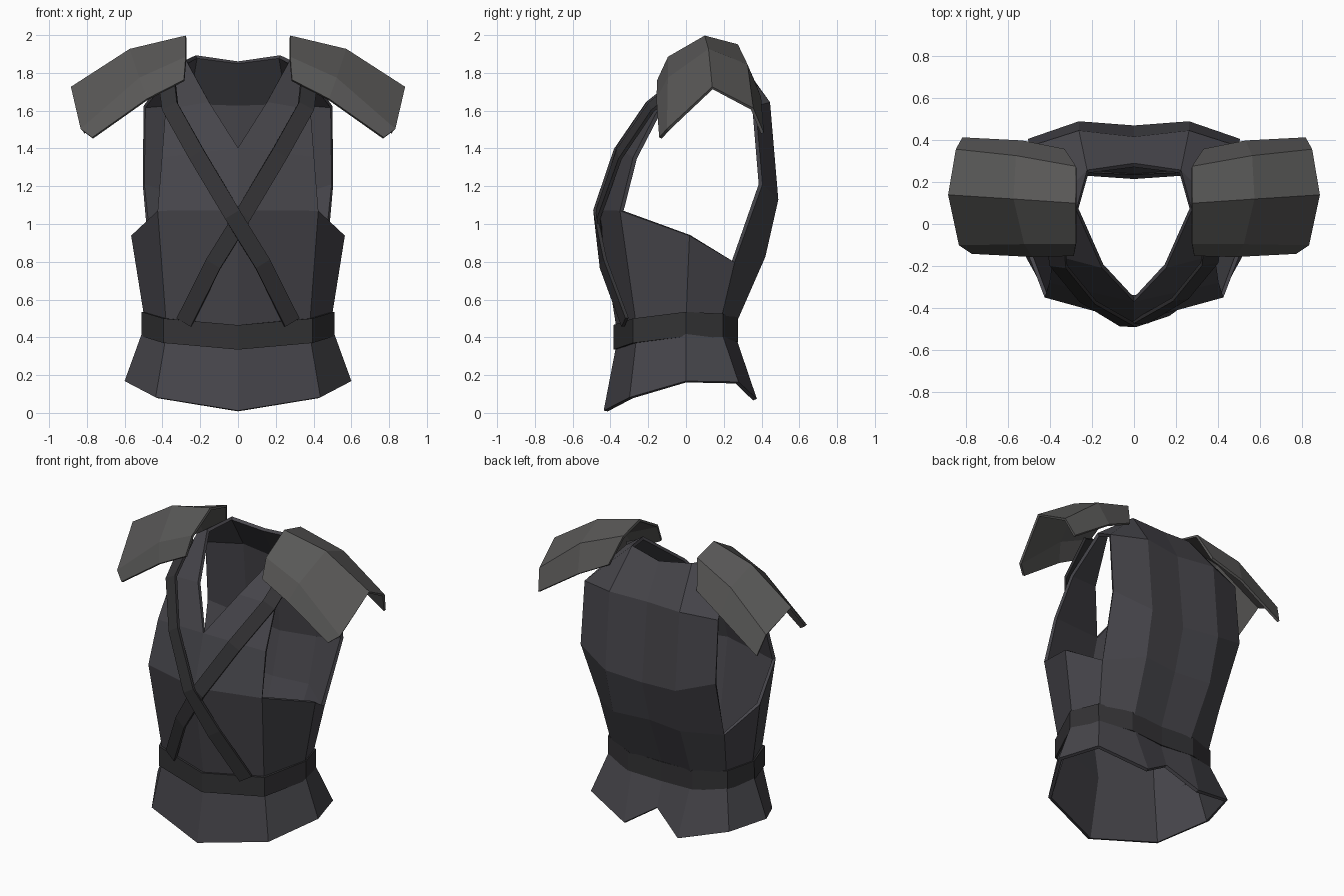
import bpy
from mathutils import Vector


def material(name, rgb):
    m = bpy.data.materials.new(name)
    m.diffuse_color = (*rgb, 1)
    return m


CLOTH = material("dark_cloth", (0.062, 0.060, 0.070))
LEATHER = material("dark_leather", (0.034, 0.033, 0.036))
PLATE = material("grey_plate", (0.098, 0.096, 0.094))


def shell(name, verts, faces, mat, thickness, mirror=True, offset=0):
    me = bpy.data.meshes.new(name)
    me.from_pydata([tuple(v) for v in verts], [], faces)
    me.materials.append(mat)
    ob = bpy.data.objects.new(name, me)
    bpy.context.collection.objects.link(ob)
    if mirror:
        mod = ob.modifiers.new("mirror", 'MIRROR')
        mod.merge_threshold = 0.001
    mod = ob.modifiers.new("thickness", 'SOLIDIFY')
    mod.thickness = thickness
    mod.offset = offset
    return ob


def grid_faces(rows, cols):
    return [(r * cols + c, r * cols + c + 1, (r + 1) * cols + c + 1, (r + 1) * cols + c)
            for r in range(rows - 1) for c in range(cols - 1)]


# Half rings run from the front centre, round the side, to the back centre
hem = [(0, -.425, .01), (.43, -.29, .08), (.59, 0, .165), (.51, .27, .16), (.2, .365, .07), (0, .30, .20)]
waist = [(0, -.35, .40), (.37, -.25, .43), (.48, 0, .47), (.42, .17, .46), (.22, .24, .44), (0, .225, .43)]
chest = [(0, -.455, 1.07), (.42, -.34, 1.07), (.555, .02, .94), (.46, .25, .80), (.25, .41, .83), (0, .38, .83)]

# Tunic: lower rings, front panels to the shoulder, then the back panels
front = [(0, -.36, 1.40), (.40, -.27, 1.35), (.15, -.20, 1.64), (.38, -.14, 1.60),
         (.27, .07, 1.86), (.37, .10, 1.79)]
back = [(.50, .395, 1.21), (.26, .478, 1.13), (0, .458, 1.11),
        (.495, .36, 1.62), (.26, .435, 1.64), (0, .405, 1.63),
        (.22, .25, 1.885), (0, .28, 1.855)]
faces = grid_faces(3, 6)
faces += [(12, 13, 19, 18), (18, 19, 21, 20), (20, 21, 23, 22)]
faces += [(15, 16, 25, 24), (16, 17, 26, 25), (24, 25, 28, 27), (25, 26, 29, 28),
          (28, 29, 31, 30), (27, 28, 30, 23), (23, 30, 22)]
shell("tunic", hem + waist + chest + front + back, faces, CLOTH, 0.022)

# Belt
belt = [(0, -.37, .335), (.385, -.27, .37), (.495, 0, .405), (.435, .185, .395), (.24, .26, .375), (0, .25, .365)]
top = [(x, y, z + .13) for x, y, z in belt]
shell("belt", belt + top, grid_faces(2, 6), LEATHER, 0.03)

# Crossed straps, swept along a path over the chest
path = [(.285, -.315, .48), (.13, -.43, .79), (-.03, -.472, 1.05), (-.22, -.36, 1.37),
        (-.36, -.19, 1.62), (-.38, .02, 1.79)]


def strap(name, side, lift):
    pts = [Vector((x * side, y - lift, z)) for x, y, z in path]
    verts = []
    for i, p in enumerate(pts):
        t = (pts[min(i + 1, len(pts) - 1)] - pts[max(i - 1, 0)]).normalized()
        n = Vector((max(-.28, min(.28, p.x * 2)), -1, .2 if i > 2 else 0))
        w = t.cross(n).normalized() * .045
        verts += [p - w, p + w]
    shell(name, verts, grid_faces(len(pts), 2), LEATHER, 0.018, mirror=False)


strap("strap_upper", 1, .008)
strap("strap_lower", -1, -.006)

# Shoulder guards: three rings from neck outwards, each front lip to back lip
guard = [(.285, -.145, 1.76), (.275, -.09, 1.88), (.275, .10, 1.99), (.275, .27, 1.945), (.33, .35, 1.77),
         (.48, -.15, 1.66), (.52, -.09, 1.77), (.57, .12, 1.92), (.56, .32, 1.84), (.53, .39, 1.67),
         (.77, -.135, 1.455), (.83, -.095, 1.50), (.88, .14, 1.72), (.845, .35, 1.61), (.815, .405, 1.48)]
shell("shoulder_guard", guard, grid_faces(3, 5), PLATE, 0.016)
